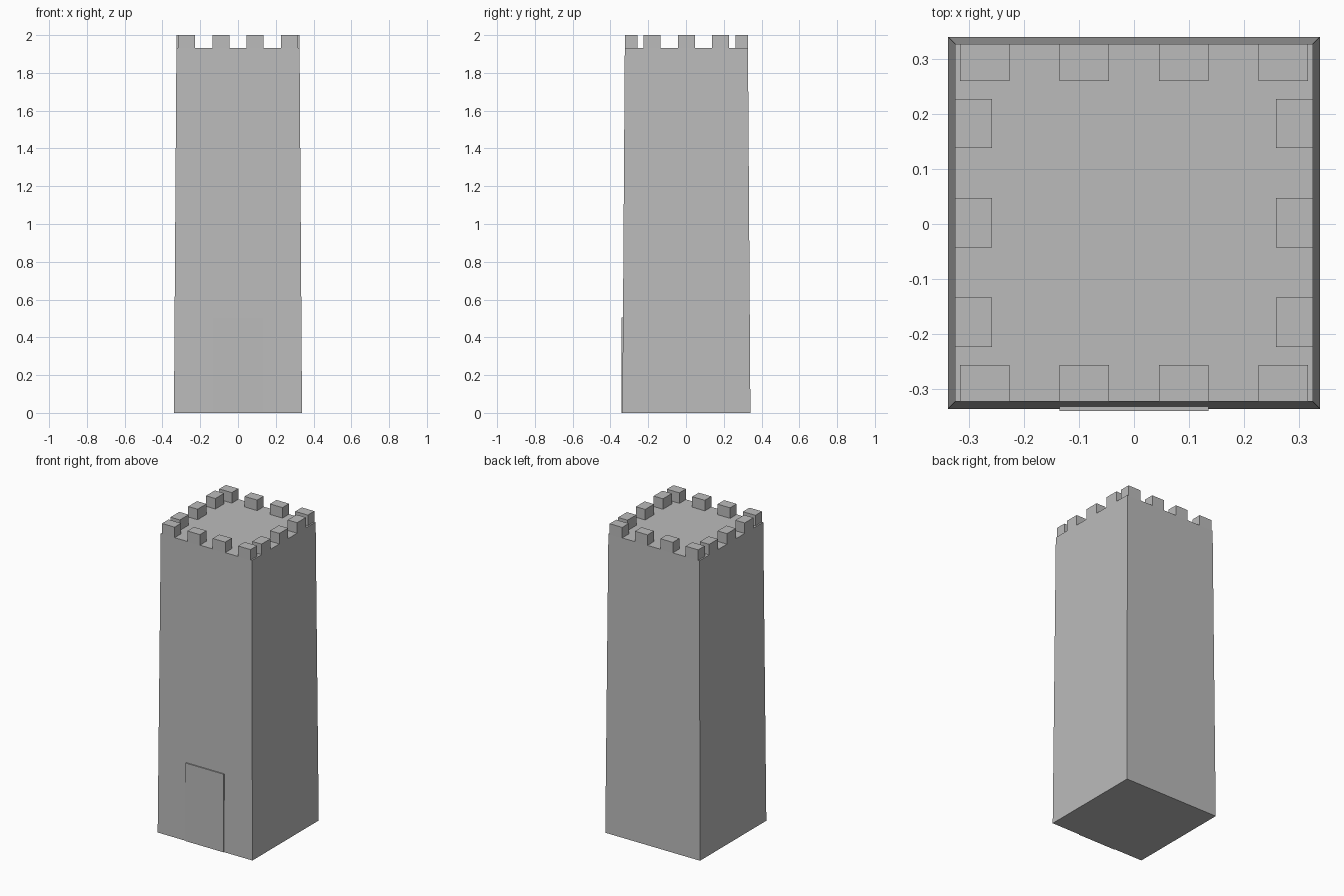
import bpy
import bmesh

if "Cube" in bpy.data.objects:
    bpy.data.objects.remove(bpy.data.objects["Cube"], do_unlink=True)

# One plain stone colour
stone = bpy.data.materials.new("grey stone")
stone.use_nodes = True
colour = (0.5, 0.5, 0.5, 1)
stone.diffuse_color = colour
stone.node_tree.nodes["Principled BSDF"].inputs["Base Color"].default_value = colour

MID_Y = 0.002          # centre of the tower in y
BASE, TOP = 0.339, 0.326   # half widths at ground and roof
ROOF, PEAK = 1.932, 2.0


def box(name, x, y, z, taper=1.0):
    """Box between (min, max) pairs, with its top scaled about the tower axis."""
    bm = bmesh.new()
    bmesh.ops.create_cube(bm, size=1)
    for v in bm.verts:
        s = taper if v.co.z > 0 else 1
        px, py, pz = (r[1] if c > 0 else r[0] for c, r in zip(v.co, (x, y, z)))
        v.co = (px * s, MID_Y + (py - MID_Y) * s, pz)
    mesh = bpy.data.meshes.new(name)
    bm.to_mesh(mesh)
    bm.free()
    mesh.materials.append(stone)
    obj = bpy.data.objects.new(name, mesh)
    bpy.context.collection.objects.link(obj)
    return obj


# Tapered tower body
box("tower_body", (-BASE, BASE), (MID_Y - BASE, MID_Y + BASE), (0, ROOF), TOP / BASE)

# Plain door slab on the front
box("door", (-0.136, 0.136), (-0.341, -0.325), (0, 0.505))

# Battlements around the roof edge
HALF, DEPTH, PITCH = 0.045, 0.067, 0.1813
for side, tag in ((-1, "front"), (1, "back")):
    edge = sorted((MID_Y + side * TOP, MID_Y + side * (TOP - DEPTH)))
    for i in range(4):
        c = (i - 1.5) * PITCH
        box(f"{tag}_battlement_{i + 1}", (c - HALF, c + HALF), edge, (ROOF, PEAK))

for side, tag in ((-1, "right"), (1, "left")):
    edge = sorted((side * TOP, side * (TOP - DEPTH)))
    for i in range(3):
        c = MID_Y + (i - 1) * PITCH
        box(f"{tag}_battlement_{i + 1}", edge, (c - HALF, c + HALF), (ROOF, PEAK))
